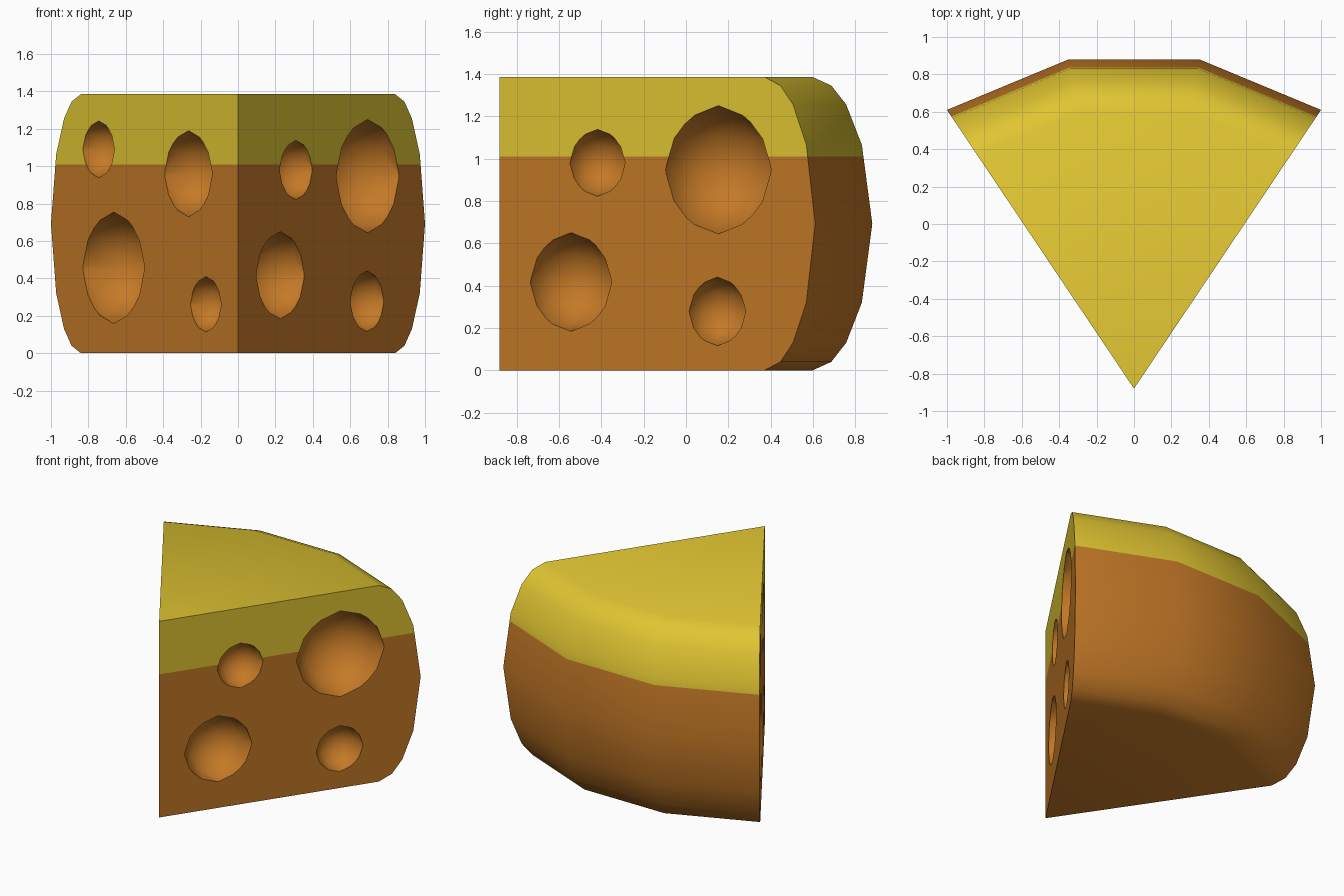
import bpy, bmesh, math
from mathutils import Matrix, Vector

if "Cube" in bpy.data.objects:
    bpy.data.objects.remove(bpy.data.objects["Cube"])

def material(name, col):
    m = bpy.data.materials.new(name)
    m.diffuse_color = (*col, 1)
    m.use_nodes = True
    m.node_tree.nodes["Principled BSDF"].inputs["Base Color"].default_value = m.diffuse_color
    return m

brown = material("brown cheese", (0.55, 0.19, 0.02))
yellow = material("yellow melt", (0.75, 0.56, 0.032))

APEX_Y = -0.88
RIM = [(1.0, 0.61), (0.35, 0.88), (-0.35, 0.88), (-1.0, 0.61)]
HEIGHT, SPLIT = 1.385, 1.01
SLOPE = (0.61 - APEX_Y) / 1.0          # y per x along the cut faces

# Bulging rim: (height, scale about the wedge tip), mirrored top to bottom
half = [(0, 0.84), (0.04, 0.89), (0.13, 0.93), (0.32, 0.972)]
profile = half + [(HEIGHT / 2, 1.0)] + [(HEIGHT - z, s) for z, s in reversed(half)]

# Cheese wedge body
bm = bmesh.new()
rings = []
for z, s in profile:
    rings.append([bm.verts.new((x * s, APEX_Y + (y - APEX_Y) * s, z)) for x, y in RIM])
tip_low = bm.verts.new((0, APEX_Y, 0))
tip_high = bm.verts.new((0, APEX_Y, HEIGHT))
for a, b in zip(rings, rings[1:]):
    for i in range(3):
        bm.faces.new((a[i], a[i + 1], b[i + 1], b[i]))
bm.faces.new([tip_low] + rings[0][::-1])
bm.faces.new([tip_high] + rings[-1])
for i in (0, 3):
    bm.faces.new([tip_low] + [r[i] for r in rings] + [tip_high])
bmesh.ops.recalc_face_normals(bm, faces=bm.faces)

# Yellow upper layer: cut at a level line and colour by height
bmesh.ops.bisect_plane(bm, geom=bm.verts[:] + bm.edges[:] + bm.faces[:],
                       plane_co=(0, 0, SPLIT), plane_no=(0, 0, 1))
for f in bm.faces:
    f.material_index = int(f.calc_center_median().z > SPLIT)
me = bpy.data.meshes.new("cheese_wedge")
bm.to_mesh(me)
bm.free()
me.materials.append(brown)
me.materials.append(yellow)
wedge = bpy.data.objects.new("cheese_wedge", me)
bpy.context.collection.objects.link(wedge)

# Round holes centred on the two cut faces: (x, z, radius)
holes = [(0.693, 0.947, 0.303), (0.31, 0.98, 0.158), (0.226, 0.417, 0.233), (0.69, 0.278, 0.162),
         (-0.745, 1.09, 0.152), (-0.265, 0.96, 0.23), (-0.665, 0.457, 0.298), (-0.172, 0.262, 0.148)]
bm = bmesh.new()
for x, z, r in holes:
    bmesh.ops.create_icosphere(bm, subdivisions=2, radius=r,
                               matrix=Matrix.Translation((x, APEX_Y + SLOPE * abs(x), z)))
cm = bpy.data.meshes.new("hole_cutter")
bm.to_mesh(cm)
bm.free()
cm.materials.append(brown)
cutter = bpy.data.objects.new("hole_cutter", cm)
bpy.context.collection.objects.link(cutter)
cutter.hide_render = True

mod = wedge.modifiers.new("holes", 'BOOLEAN')
mod.operation = 'DIFFERENCE'
mod.solver = 'EXACT'
mod.object = cutter
bpy.ops.object.select_all(action='DESELECT')
wedge.select_set(True)
bpy.context.view_layer.objects.active = wedge
bpy.ops.object.modifier_apply(modifier=mod.name)
bpy.data.objects.remove(cutter)

# Soft rim and holes, crisp cut edges
bpy.ops.object.shade_smooth_by_angle(angle=math.radians(40))
